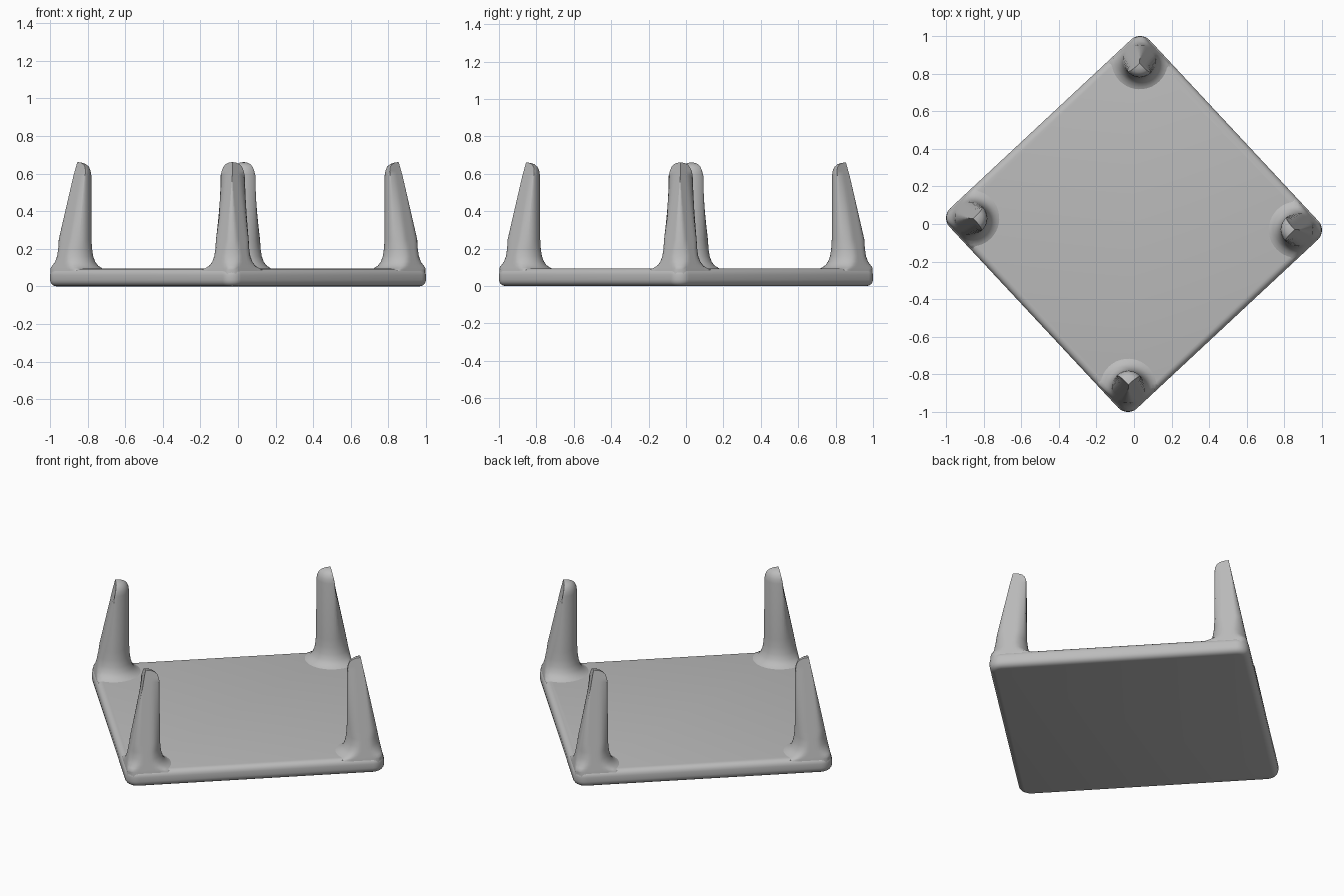
import bpy
import bmesh
import math
from mathutils import Matrix, Vector

if "Cube" in bpy.data.objects:
    bpy.data.objects.remove(bpy.data.objects["Cube"], do_unlink=True)

HALF = 0.728                    # half the side of the square slab
THICK = 0.094                   # slab thickness
POST = 0.613                    # post offset along each slab axis
TURN = math.radians(43)         # slab stands corner-on, slightly turned
SEGMENTS = 40

grey = bpy.data.materials.new("plain grey")
grey.use_nodes = True
grey.diffuse_color = (0.5, 0.5, 0.5, 1)
grey.node_tree.nodes["Principled BSDF"].inputs["Base Color"].default_value = (0.5, 0.5, 0.5, 1)


def finish(bm, name):
    """Turn a bmesh into a smooth grey object in the turned slab frame."""
    bmesh.ops.recalc_face_normals(bm, faces=bm.faces)
    bm.transform(Matrix.Rotation(TURN, 4, "Z"))
    mesh = bpy.data.meshes.new(name)
    bm.to_mesh(mesh)
    bm.free()
    mesh.materials.append(grey)
    obj = bpy.data.objects.new(name, mesh)
    bpy.context.collection.objects.link(obj)
    bpy.ops.object.select_all(action="DESELECT")
    obj.select_set(True)
    bpy.context.view_layer.objects.active = obj
    bpy.ops.object.shade_smooth_by_angle(angle=math.radians(50))
    return obj


# Square slab: rounded corners first, then soft top and bottom edges
bm = bmesh.new()
bmesh.ops.create_cube(bm, size=1)
bmesh.ops.scale(bm, vec=(2 * HALF, 2 * HALF, THICK), verts=bm.verts)
bmesh.ops.translate(bm, vec=(0, 0, THICK / 2), verts=bm.verts)
upright = [e for e in bm.edges if abs(e.verts[0].co.z - e.verts[1].co.z) > 0.01]
bmesh.ops.bevel(bm, geom=upright, offset=0.07, segments=8, profile=0.5, affect="EDGES")
rims = [e for e in bm.edges if abs(e.verts[0].co.z - e.verts[1].co.z) < 0.001
        and any(abs(f.normal.z) > 0.9 for f in e.link_faces)
        and any(abs(f.normal.z) < 0.1 for f in e.link_faces)]
bmesh.ops.bevel(bm, geom=rims, offset=0.034, segments=4, profile=0.5, affect="EDGES")
finish(bm, "base_slab")

# Post profile (radius, height): flared foot, straight shaft, domed top
PROFILE = [(0.165, 0.05), (0.165, 0.088), (0.142, 0.097), (0.122, 0.11), (0.107, 0.13),
           (0.096, 0.16), (0.09, 0.2), (0.087, 0.25), (0.086, 0.59), (0.082, 0.615),
           (0.073, 0.636), (0.058, 0.65), (0.036, 0.658), (0.0, 0.661)]


def post(name, su, sv):
    """Lathe one post and trim its flare to the slab outline."""
    bm = bmesh.new()
    verts = [bm.verts.new((r, 0, z)) for r, z in PROFILE]
    edges = [bm.edges.new(pair) for pair in zip(verts, verts[1:])]
    bmesh.ops.spin(bm, geom=verts + edges, cent=(0, 0, 0), axis=(0, 0, 1),
                   angle=math.tau, steps=SEGMENTS, use_merge=True)
    bmesh.ops.remove_doubles(bm, verts=bm.verts, dist=0.0005)
    for v in bm.verts:
        limit = HALF - POST - 0.003 - max(0, v.co.z - 0.06) * 0.2
        out = Vector((v.co.x * su, v.co.y * sv))
        out.x, out.y = min(out.x, limit), min(out.y, limit)
        # Keep the outer corner inside the slab's rounded corner
        if out.x > 0 and out.y > 0 and out.length > 0.131:
            out *= 0.131 / out.length
        v.co.x, v.co.y = su * (POST + out.x), sv * (POST + out.y)
    finish(bm, name)


# Four corner posts
for name, su, sv in (("back_post", 1, 1), ("right_post", -1, 1),
                     ("front_post", -1, -1), ("left_post", 1, -1)):
    post(name, su, sv)
